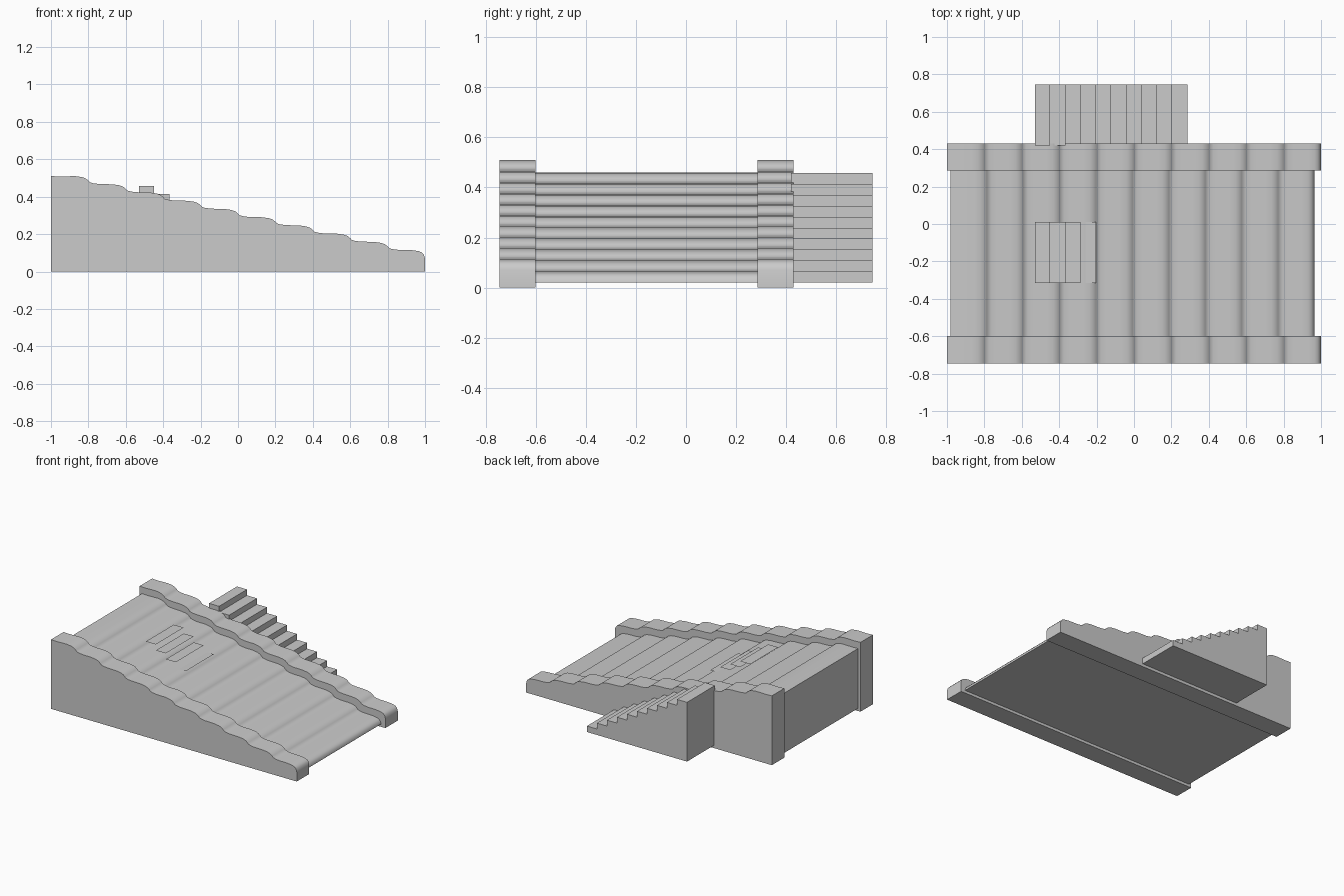
import bpy, bmesh
from math import radians

if "Cube" in bpy.data.objects:
    bpy.data.objects.remove(bpy.data.objects["Cube"])


def finish(name, bm, smooth=False):
    mesh = bpy.data.meshes.new(name)
    bm.to_mesh(mesh)
    bm.free()
    ob = bpy.data.objects.new(name, mesh)
    bpy.context.collection.objects.link(ob)
    if smooth:
        bpy.ops.object.select_all(action='DESELECT')
        ob.select_set(True)
        bpy.context.view_layer.objects.active = ob
        bpy.ops.object.shade_smooth_by_angle(angle=radians(50))
    return ob


def extrude_profile(name, points, y0, y1, smooth=False):
    """Extrude an x-z outline between two y positions."""
    bm = bmesh.new()
    face = bm.faces.new([bm.verts.new((x, y0, z)) for x, z in points])
    ext = bmesh.ops.extrude_face_region(bm, geom=[face])
    for v in ext["geom"]:
        if isinstance(v, bmesh.types.BMVert):
            v.co.y = y1
    bmesh.ops.recalc_face_normals(bm, faces=bm.faces[:])
    return finish(name, bm, smooth)


# Rippled slope: ten equal waves, each one lower than the last
WAVE = [(-0.092, 0.011), (-0.075, 0.006), (-0.045, 0.002), (0.03, 0.0),
        (0.065, -0.005), (0.085, -0.012), (0.1, -0.024)]
slope = [(-1.0, 0.51), (-0.95, 0.508)]
for i in range(10):
    level = 0.51 - 0.044 * i
    for dx, dz in WAVE:
        if i == 0 and dx < 0:
            continue
        if i == 9 and dx > 0.08:
            continue
        slope.append((-0.9 + 0.2 * i + dx, level + dz))
slope += [(0.983, 0.102), (0.994, 0.09), (1.0, 0.07)]

# Side rails
rail = slope + [(1.0, 0.0), (-1.0, 0.0)]
extrude_profile("front_rail", rail, -0.745, -0.60, True)
extrude_profile("back_rail", rail, 0.285, 0.43, True)

# Lower deck between the rails
deck = [(x * 0.973 - 0.008, z - 0.05) for x, z in slope]
deck[-1] = (0.965, 0.022)
deck += [(0.965, 0.02), (-0.981, 0.02)]
extrude_profile("deck", deck, -0.60, 0.285, True)

# Side stairs
X0, TOP, RUN, RISE = -0.53, 0.457, 0.0815, 0.0436
stairs = [(X0, 0.021)]
for i in range(10):
    z = TOP - RISE * i
    stairs += [(X0 + RUN * i, z), (X0 + RUN * (i + 1), z)]
stairs.append((X0 + RUN * 10, 0.021))
extrude_profile("side_stairs", stairs, 0.42, 0.745)

# Flat treads over the deck
bm = bmesh.new()
for i in range(4):
    a, b, z = X0 + RUN * i, X0 + RUN * (i + 1), TOP - RISE * i
    bm.faces.new([bm.verts.new(p) for p in
                  ((a, -0.315, z), (b, -0.315, z), (b, 0.01, z), (a, 0.01, z))])
finish("deck_treads", bm)
